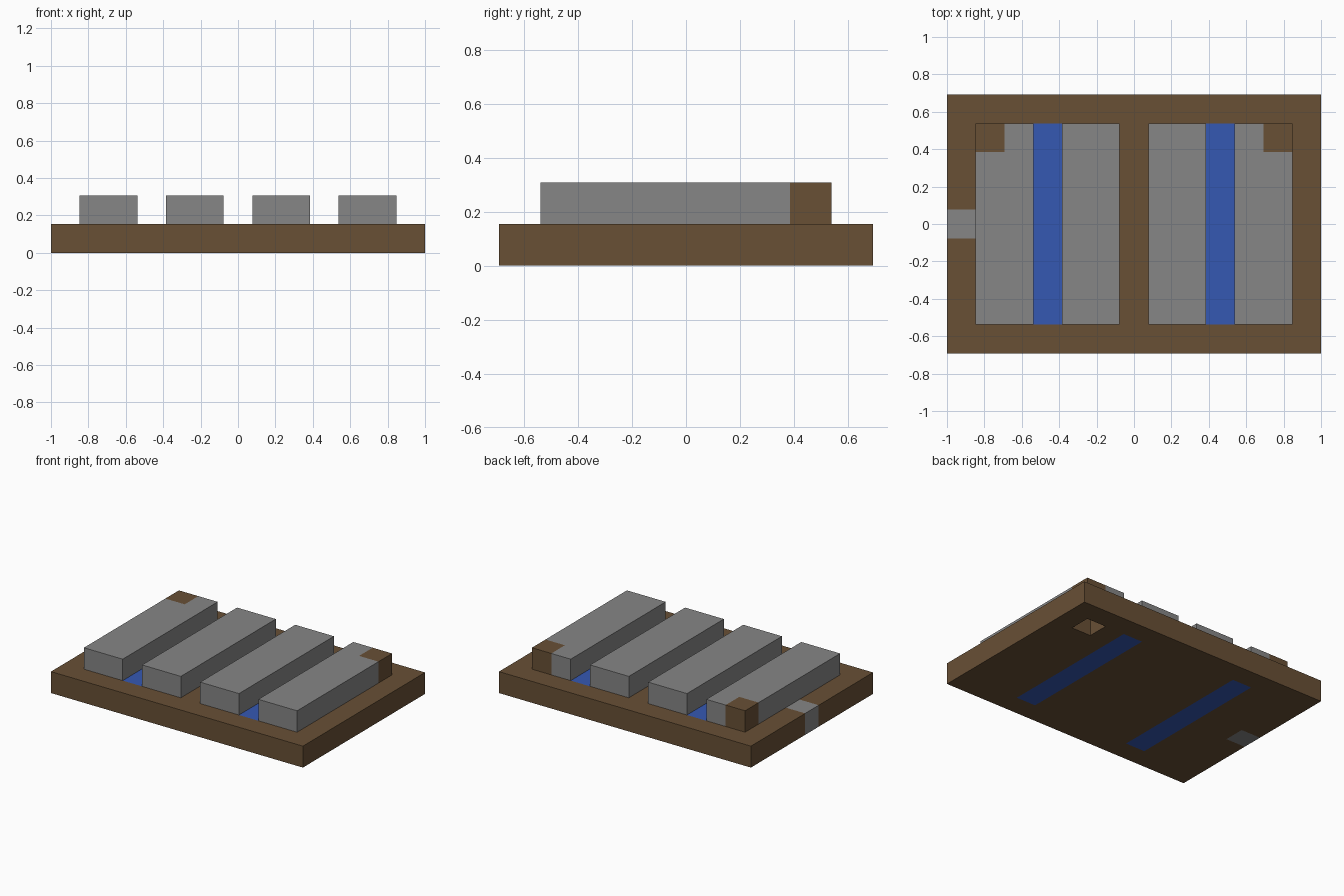
import bpy
import bmesh

cube = bpy.data.objects.get("Cube")
if cube:
    bpy.data.objects.remove(cube, do_unlink=True)

U = 2 / 13  # one block of the layout


def make_material(name, rgb):
    mat = bpy.data.materials.new(name)
    mat.use_nodes = True
    color = (*rgb, 1)
    mat.diffuse_color = color
    mat.node_tree.nodes["Principled BSDF"].inputs["Base Color"].default_value = color
    return mat


BROWN, GREY, BLUE = range(3)
materials = [
    make_material("brown wood", (0.14, 0.08, 0.036)),
    make_material("grey stone", (0.24, 0.24, 0.24)),
    make_material("blue", (0.036, 0.098, 0.45)),
]


def block_slab(name, nx, ny, cx, layer, color_rule, hole_rule=None):
    """Slab one block thick, tiled in nx by ny cells coloured by a rule."""
    bm = bmesh.new()
    bmesh.ops.create_grid(bm, x_segments=nx, y_segments=ny, size=0.5)
    for v in bm.verts:
        v.co = (v.co.x * nx + cx, v.co.y * ny, layer)
    holes = []
    for f in bm.faces:
        c = f.calc_center_median()
        f.material_index = color_rule(c.x, c.y)
        if hole_rule and hole_rule(c.x, c.y):
            holes.append(f)
    if holes:
        bmesh.ops.delete(bm, geom=holes, context="FACES")
    bmesh.ops.scale(bm, vec=(U, U, U), verts=bm.verts)
    mesh = bpy.data.meshes.new(name)
    bm.to_mesh(mesh)
    bm.free()
    for mat in materials:
        mesh.materials.append(mat)
    obj = bpy.data.objects.new(name, mesh)
    bpy.context.collection.objects.link(obj)
    solid = obj.modifiers.new("thickness", "SOLIDIFY")
    solid.thickness = U
    solid.offset = 1
    return obj


# Base: brown with two blue channels and a grey block in the edge
def base_color(x, y):
    if 2.5 < abs(x) < 3.5 and abs(y) < 3.5:
        return BLUE
    if x < -5.5 and abs(y) < 0.5:
        return GREY
    return BROWN


# The base is open under one rear corner post
def base_hole(x, y):
    return 4.5 < x < 5.5 and 2.5 < y < 3.5


block_slab("base", 13, 9, 0, 0, base_color, base_hole)


# Long bars: grey, the outer ones with a brown rear corner post
def bar_color(x, y):
    return BROWN if abs(x) > 4.5 and y > 2.5 else GREY


for name, cx in (("outer_right_bar", -4.5), ("inner_right_bar", -1.5),
                 ("inner_left_bar", 1.5), ("outer_left_bar", 4.5)):
    block_slab(name, 2, 7, cx, 1, bar_color)
